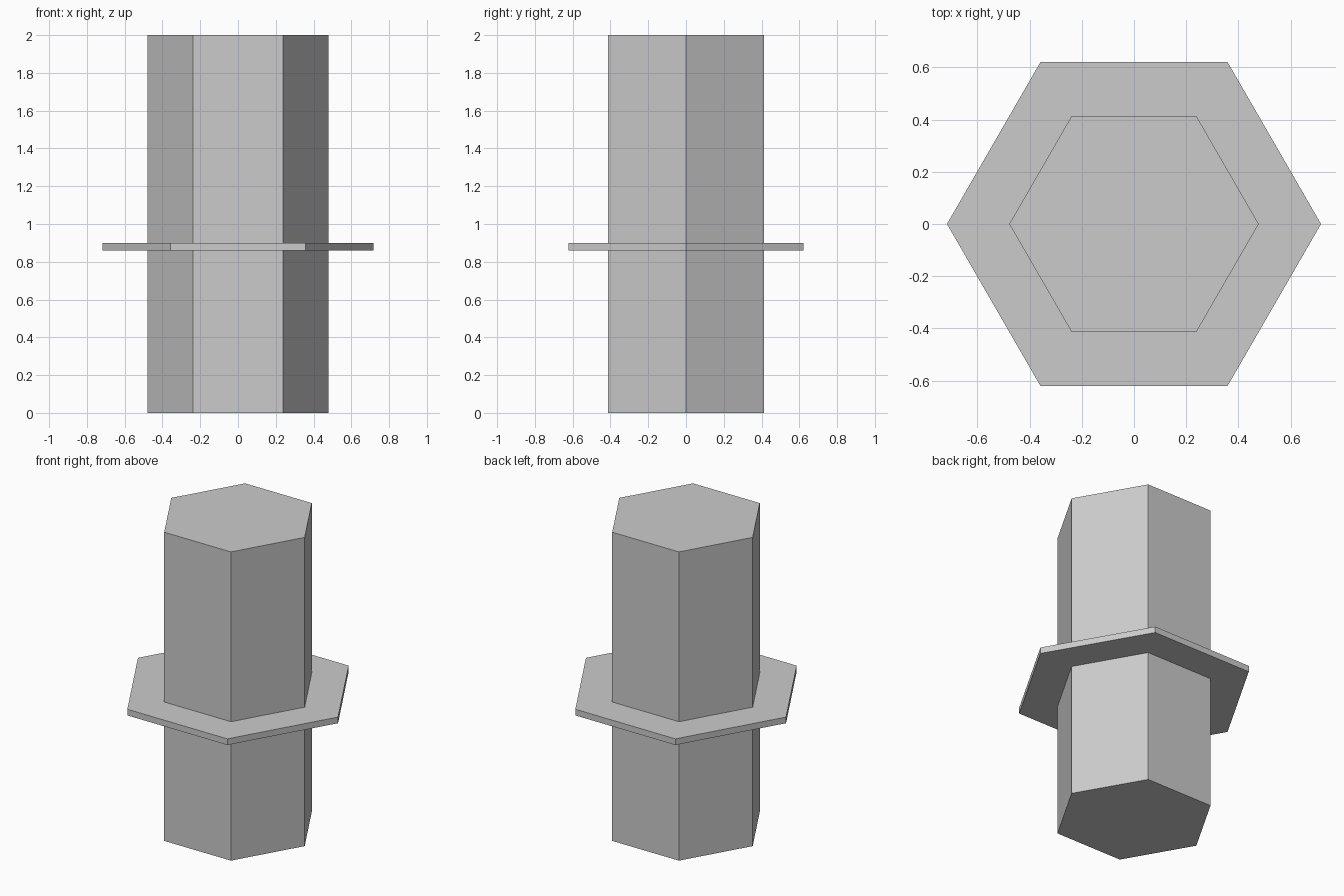
import bpy
import math

cube = bpy.data.objects.get("Cube")
if cube:
    bpy.data.objects.remove(cube, do_unlink=True)

# Single plain grey
grey = bpy.data.materials.new("light_grey")
grey.use_nodes = True
colour = (0.6, 0.6, 0.6, 1.0)
grey.diffuse_color = colour
grey.node_tree.nodes["Principled BSDF"].inputs["Base Color"].default_value = colour


def hex_prism(name, radius, bottom, top):
    """Flat-faced six-sided prism with corners on the x axis."""
    bpy.ops.mesh.primitive_cylinder_add(
        vertices=6, radius=radius, depth=top - bottom,
        location=(0, 0, (bottom + top) / 2), rotation=(0, 0, math.pi / 6))
    prism = bpy.context.object
    prism.name = name
    prism.data.materials.append(grey)
    bpy.ops.object.transform_apply(location=False, rotation=True, scale=False)
    return prism


# Tall column and the thin collar around it
hex_prism("column", 0.478, 0, 2)
hex_prism("collar", 0.717, 0.86, 0.9)
